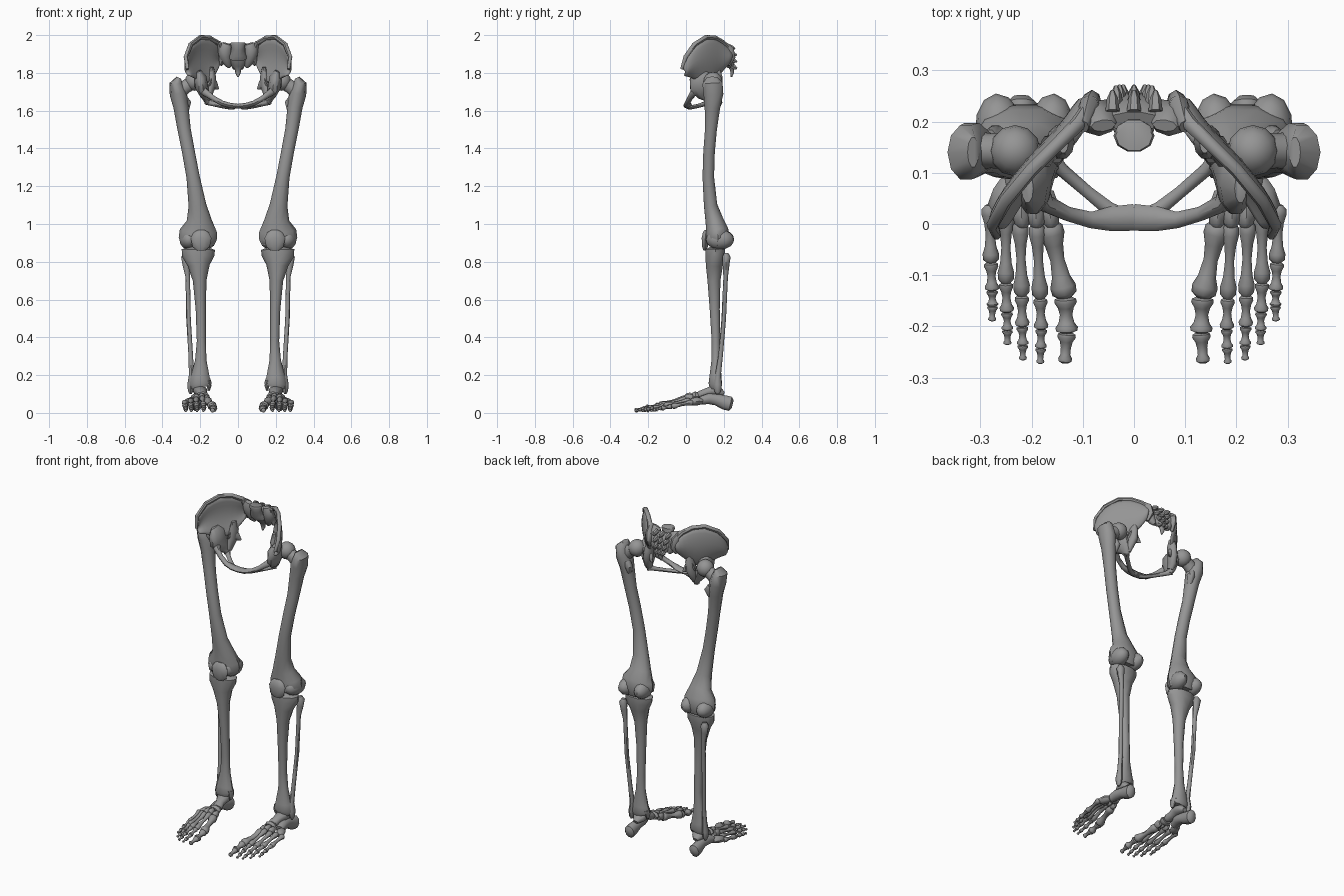
import bpy, bmesh, math
from mathutils import Vector, Matrix

grey = bpy.data.materials.new("dark_grey")
grey.diffuse_color = (.3, .3, .3, 1)


def finish(name, bm, mirror=True, angle=45):
    bmesh.ops.recalc_face_normals(bm, faces=bm.faces)
    me = bpy.data.meshes.new(name)
    bm.to_mesh(me)
    bm.free()
    for p in me.polygons:
        p.use_smooth = True
    me.set_sharp_from_angle(angle=math.radians(angle))
    me.materials.append(grey)
    ob = bpy.data.objects.new(name, me)
    bpy.context.collection.objects.link(ob)
    if mirror:
        ob.modifiers.new("mirror", "MIRROR").use_mirror_merge = False
    return ob


def add_bone(bm, pts, n=10):
    """Closed tube through (x, y, z, half width, half depth) stations."""
    c = [Vector(p[:3]) for p in pts]
    d = c[-1] - c[0]
    vertical = abs(d.z) > 0.7 * d.length
    rings = []
    for i, p in enumerate(pts):
        t = (c[min(i + 1, len(c) - 1)] - c[max(i - 1, 0)]).normalized()
        if vertical:
            u = (Vector((1, 0, 0)) - t * t.x).normalized()
            v = t.cross(u)
        else:
            v = (Vector((0, 0, 1)) - t * t.z).normalized()
            u = t.cross(v)
        rings.append([bm.verts.new(c[i] + u * p[3] * math.cos(a) + v * p[4] * math.sin(a))
                      for a in (math.tau * k / n for k in range(n))])
    for a, b in zip(rings, rings[1:]):
        for k in range(n):
            bm.faces.new((a[k], a[(k + 1) % n], b[(k + 1) % n], b[k]))
    bm.faces.new(rings[0])
    bm.faces.new(rings[-1])


def add_blob(bm, loc, size, rot=0):
    m = Matrix.Translation(loc) @ Matrix.Rotation(rot, 4, 'Z') @ Matrix.Diagonal((*size, 1))
    bmesh.ops.create_uvsphere(bm, u_segments=12, v_segments=8, radius=1, matrix=m)


def part(name, bones=(), blobs=(), mirror=True, n=10):
    bm = bmesh.new()
    for b in bones:
        add_bone(bm, b, n)
    for b in blobs:
        add_blob(bm, *b)
    return finish(name, bm, mirror)


# Thigh bones: shaft with trochanter, neck, head and two condyles
part("thigh_bones", [
    [(.314, .14, 1.775, .012, .03), (.328, .14, 1.745, .036, .056), (.316, .145, 1.69, .046, .055),
     (.302, .14, 1.62, .04, .043), (.285, .132, 1.5, .035, .033), (.262, .122, 1.38, .034, .032),
     (.238, .118, 1.25, .035, .032), (.215, .13, 1.1, .047, .037), (.205, .15, 1.02, .066, .05),
     (.21, .165, .965, .098, .062), (.212, .17, .925, .102, .066), (.212, .165, .885, .085, .055)],
    [(.325, .143, 1.69, .04, .05), (.28, .143, 1.725, .034, .038), (.24, .143, 1.75, .036, .038)],
    [(.28, .165, 1.67, .012, .02), (.27, .17, 1.645, .022, .024), (.275, .155, 1.6, .015, .014)]],
    [((.232, .143, 1.755), (.05, .05, .05)),
     ((.163, .18, .92), (.046, .075, .052), .1), ((.262, .18, .917), (.048, .075, .052), -.1)])

# Kneecaps
part("kneecaps", [[(.195, .1, .86, .022, .008), (.195, .1, .88, .046, .016),
                   (.195, .102, .925, .055, .02), (.195, .105, .955, .04, .016),
                   (.195, .107, .967, .02, .008)]])

# Shin bones
part("shin_bones", [[(.21, .155, .878, .045, .03), (.21, .155, .865, .088, .055),
                     (.211, .155, .83, .086, .055), (.208, .15, .78, .058, .047),
                     (.203, .148, .7, .036, .036), (.197, .152, .55, .027, .028),
                     (.194, .158, .38, .024, .023), (.197, .158, .28, .03, .024),
                     (.2, .156, .19, .05, .034), (.199, .155, .155, .06, .037),
                     (.195, .155, .135, .052, .03)],
                    [(.158, .155, .17, .015, .025), (.153, .152, .14, .012, .02),
                     (.155, .15, .118, .006, .01)]])

# Calf bones
part("calf_bones", [[(.275, .212, .845, .012, .012), (.277, .214, .825, .024, .022),
                     (.274, .212, .785, .02, .018), (.266, .21, .72, .012, .012),
                     (.262, .2, .5, .012, .012), (.25, .183, .3, .012, .012),
                     (.246, .17, .2, .014, .015), (.25, .168, .15, .018, .022),
                     (.251, .168, .115, .014, .018), (.251, .168, .1, .006, .008)]], n=8)

# Heel and ankle bones
part("heel_bones", [[(.22, .247, .045, .018, .022), (.22, .235, .048, .032, .04),
                     (.22, .205, .055, .031, .04), (.218, .16, .07, .027, .032),
                     (.22, .12, .075, .033, .03), (.23, .075, .065, .024, .022)]])
part("ankle_bones", [[(.203, .2, .1, .015, .012), (.202, .175, .113, .036, .026),
                      (.2, .14, .118, .038, .028), (.193, .1, .105, .026, .022),
                      (.188, .075, .095, .029, .023), (.186, .06, .092, .02, .015)]])

# Midfoot bones
part("midfoot_bones",
     [[(.187, .065, .088, .03, .02), (.187, .05, .088, .036, .026), (.188, .035, .085, .028, .02)],
      [(.242, .085, .06, .018, .015), (.25, .06, .062, .026, .022),
       (.262, .03, .058, .025, .019), (.264, .02, .057, .015, .012)]]
     + [[(x, .036, z, .012, .016), (x, .022, z, .017, .023),
         (x - .002, .002, z - .003, .016, .02), (x - .002, -.006, z - .004, .01, .013)]
        for x, z in ((.164, .075), (.192, .085), (.22, .079))], n=8)

# Toe rays: joint positions (x, y, z) and thickness from midfoot to tip
RAYS = [
    (.022, [(.165, .002, .065), (.134, -.143, .035), (.131, -.212, .022), (.135, -.271, .013)]),
    (.014, [(.19, .0, .08), (.183, -.145, .042), (.181, -.205, .027), (.182, -.242, .018), (.183, -.272, .011)]),
    (.014, [(.222, .004, .074), (.219, -.14, .04), (.218, -.2, .026), (.217, -.236, .018), (.217, -.265, .011)]),
    (.014, [(.25, .022, .066), (.25, -.115, .039), (.248, -.172, .026), (.247, -.207, .018), (.247, -.235, .011)]),
    (.014, [(.282, .035, .056), (.279, -.075, .034), (.277, -.13, .024), (.276, -.16, .017), (.277, -.189, .011)])]
PROFILE = [(-.02, .5), (.05, .95), (.15, 1), (.3, .7), (.5, .55), (.72, .7), (.85, 1), (.95, .95), (1.01, .5)]
bones = []
for thick, joints in RAYS:
    for i, (a, b) in enumerate(zip(joints, joints[1:])):
        a, b = Vector(a), Vector(b)
        last = i == len(joints) - 2
        r = thick * (1.15, 1, .82, .75)[i]
        seg = []
        for t, f in PROFILE:
            k = r * f * (.75 if last and t > .5 else 1)
            p = a.lerp(b, t)
            seg.append((*p, k, min(k, p.z - .001) * .95))
        bones.append(seg)
part("toe_rays", bones, n=8)

# Hip wings: curved sheet between crest and base, thickened, with a rounded rim
CREST = [(.268, -.022, 1.82), (.276, -.002, 1.885), (.25, .045, 1.95), (.2, .105, 1.988),
         (.15, .155, 1.985), (.11, .195, 1.96), (.08, .24, 1.915)]
BASE = [(.255, -.018, 1.785), (.232, .02, 1.778), (.208, .06, 1.755), (.18, .1, 1.74),
        (.15, .135, 1.745), (.12, .168, 1.785), (.088, .228, 1.85)]
bm = bmesh.new()
rows = []
for j in range(5):
    t = j / 4
    bulge = .016 * math.sin(math.pi * t)
    rows.append([bm.verts.new(Vector(b).lerp(Vector(c), t) + Vector((bulge, bulge, 0)))
                 for b, c in zip(BASE, CREST)])
for a, b in zip(rows, rows[1:]):
    for k in range(len(a) - 1):
        bm.faces.new((a[k], a[k + 1], b[k + 1], b[k]))
wing = finish("hip_wings", bm, mirror=False)
sol = wing.modifiers.new("thickness", "SOLIDIFY")
sol.thickness, sol.offset = .02, 0
sub = wing.modifiers.new("round", "SUBSURF")
sub.levels = sub.render_levels = 1
wing.modifiers.new("mirror", "MIRROR").use_mirror_merge = False
part("hip_crests", [[(*p, r, r) for p, r in zip(CREST, (.009, .012, .013, .013, .013, .015, .014))],
                    [(.1, .19, 1.96, .012, .015), (.088, .222, 1.92, .022, .033),
                     (.082, .232, 1.88, .02, .03), (.09, .222, 1.84, .008, .01)]], n=8)

# Hip sockets and seat bones
part("hip_sockets", [
    [(.208, .07, 1.81, .012, .03), (.2, .075, 1.78, .032, .06), (.195, .09, 1.735, .036, .075),
     (.178, .11, 1.69, .026, .055), (.165, .125, 1.66, .02, .03), (.155, .12, 1.638, .014, .02)],
    [(.138, .158, 1.83, .01, .02), (.14, .16, 1.78, .024, .034), (.145, .16, 1.73, .026, .034),
     (.155, .145, 1.69, .022, .03), (.155, .13, 1.66, .016, .022)],
    [(.16, .145, 1.755, .03, .04), (.125, .165, 1.735, .014, .026), (.103, .178, 1.715, .003, .004)]])

# Pubic arch
part("pubic_arch", [
    [(.195, .08, 1.715, .026, .028), (.172, .04, 1.695, .018, .02), (.13, .02, 1.665, .014, .014),
     (.085, .008, 1.64, .016, .014), (.045, .01, 1.628, .024, .014), (0, .013, 1.623, .026, .013)],
    [(.165, .13, 1.65, .018, .02), (.14, .105, 1.638, .013, .013), (.09, .062, 1.625, .012, .011),
     (.05, .03, 1.618, .014, .011), (.02, .015, 1.617, .015, .011)]], n=8)

# Sacrum: top body, curved wedge and tail tip
part("sacrum", [
    [(0, .172, 1.962, .036, .03), (0, .172, 1.955, .04, .033), (0, .178, 1.93, .034, .028),
     (0, .185, 1.9, .04, .03), (0, .2, 1.88, .05, .03)],
    [(0, .2, 1.935, .06, .02), (0, .212, 1.91, .07, .028), (0, .226, 1.87, .055, .026),
     (0, .238, 1.84, .04, .02), (0, .243, 1.82, .018, .012), (0, .245, 1.8, .014, .01),
     (0, .24, 1.778, .004, .004)]], mirror=False)
part("sacrum_wings", [[(.06, .192, 1.955, .025, .012), (.068, .2, 1.93, .036, .03),
                       (.068, .212, 1.89, .034, .03), (.055, .222, 1.85, .022, .022),
                       (.045, .23, 1.83, .01, .01)]], n=8)

# Bony knobs down the back of the sacrum
knobs = []
for i in range(4):
    z, y, w = 1.94 - i * .035, .22 + i * .009, .042 - i * .007
    for x in (0, w):
        knobs.append([(x, y, z, .014, .017), (x, min(y + .025, .257), z - .006, .011, .013),
                      (x, min(y + .04, .27), z - .012, .004, .005)])
part("sacrum_knobs", knobs, n=6)
